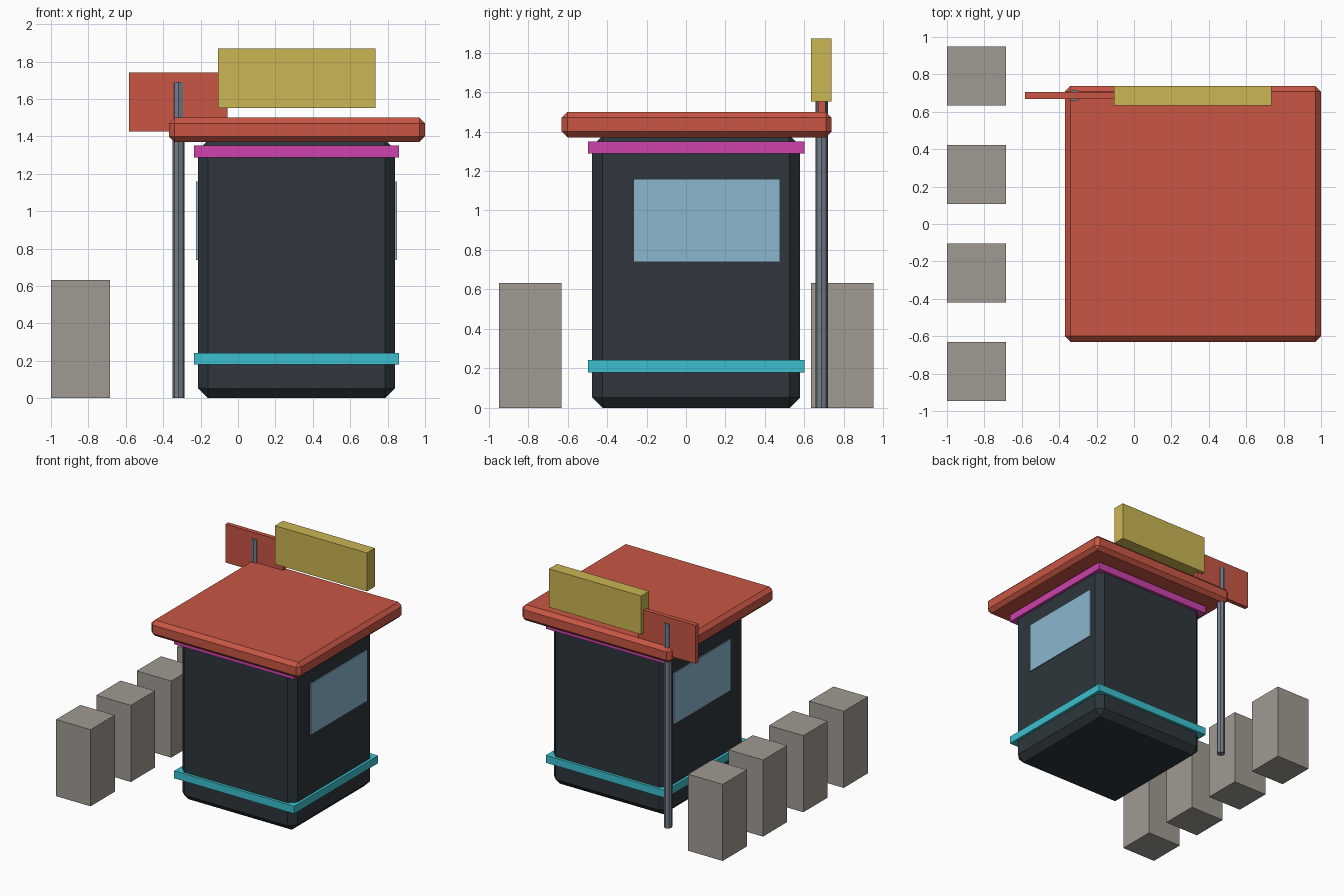
import bpy, bmesh, math

if "Cube" in bpy.data.objects:
    bpy.data.objects.remove(bpy.data.objects["Cube"])


def material(name, srgb):
    m = bpy.data.materials.new(name)
    lin = [((c / 255 + 0.055) / 1.055) ** 2.4 for c in srgb]
    m.diffuse_color = (*lin, 1)
    m.use_nodes = True
    m.node_tree.nodes["Principled BSDF"].inputs["Base Color"].default_value = m.diffuse_color
    return m


RED = material("roof red", (200, 86, 68))
DARK = material("dark wall", (46, 54, 60))
PINK = material("magenta trim", (205, 66, 172))
CYAN = material("cyan trim", (60, 192, 206))
GLASS = material("window blue", (140, 182, 206))
STONE = material("concrete", (160, 155, 146))
STEEL = material("steel", (117, 124, 138))
YELLOW = material("sign yellow", (202, 182, 82))


def finish(name, bm, mat):
    mesh = bpy.data.meshes.new(name)
    bm.to_mesh(mesh)
    bm.free()
    mesh.materials.append(mat)
    ob = bpy.data.objects.new(name, mesh)
    bpy.context.collection.objects.link(ob)
    return ob


def box(name, x, y, z, mat, bevel=0):
    """Box given by its (min, max) on each axis, with optional chamfered edges."""
    bm = bmesh.new()
    bmesh.ops.create_cube(bm, size=1)
    for v in bm.verts:
        v.co = [(lo + hi) / 2 + c * (hi - lo) for c, (lo, hi) in zip(v.co, (x, y, z))]
    if bevel:
        bmesh.ops.bevel(bm, geom=bm.edges[:], offset=bevel, segments=1,
                        affect='EDGES', profile=0.5)
    return finish(name, bm, mat)


# Booth body and roof
box("booth_body", (-0.213, 0.84), (-0.475, 0.578), (0, 1.38), DARK, 0.053)
box("roof", (-0.37, 1.0), (-0.63, 0.738), (1.37, 1.5), RED, 0.03)

# Trim bands around the body
for name, z, mat in (("lower_band", (0.18, 0.242), CYAN),
                     ("upper_band", (1.288, 1.35), PINK)):
    box(name, (-0.235, 0.862), (-0.497, 0.6), z, mat)

# Side windows
box("window_right", (0.842, 0.851), (-0.265, 0.475), (0.738, 1.16), GLASS)
box("window_left", (-0.224, -0.215), (-0.265, 0.475), (0.738, 1.16), GLASS)

# Octagonal sign pole
bm = bmesh.new()
bmesh.ops.create_cone(bm, cap_ends=True, segments=8, radius1=0.032, radius2=0.032, depth=1.69)
for v in bm.verts:
    v.co.x -= 0.318
    v.co.y += 0.687
    v.co.z += 0.845
finish("sign_pole", bm, STEEL)

# Sign boards
box("pole_sign", (-0.583, -0.055), (0.669, 0.706), (1.425, 1.742), RED)
box("roof_sign", (-0.107, 0.735), (0.634, 0.738), (1.552, 1.87), YELLOW)

# Row of bollards
for i in range(4):
    y = -0.789 + i * 0.5267
    box(f"bollard_{i + 1}", (-1.0, -0.685), (y - 0.158, y + 0.158), (0, 0.633), STONE)
